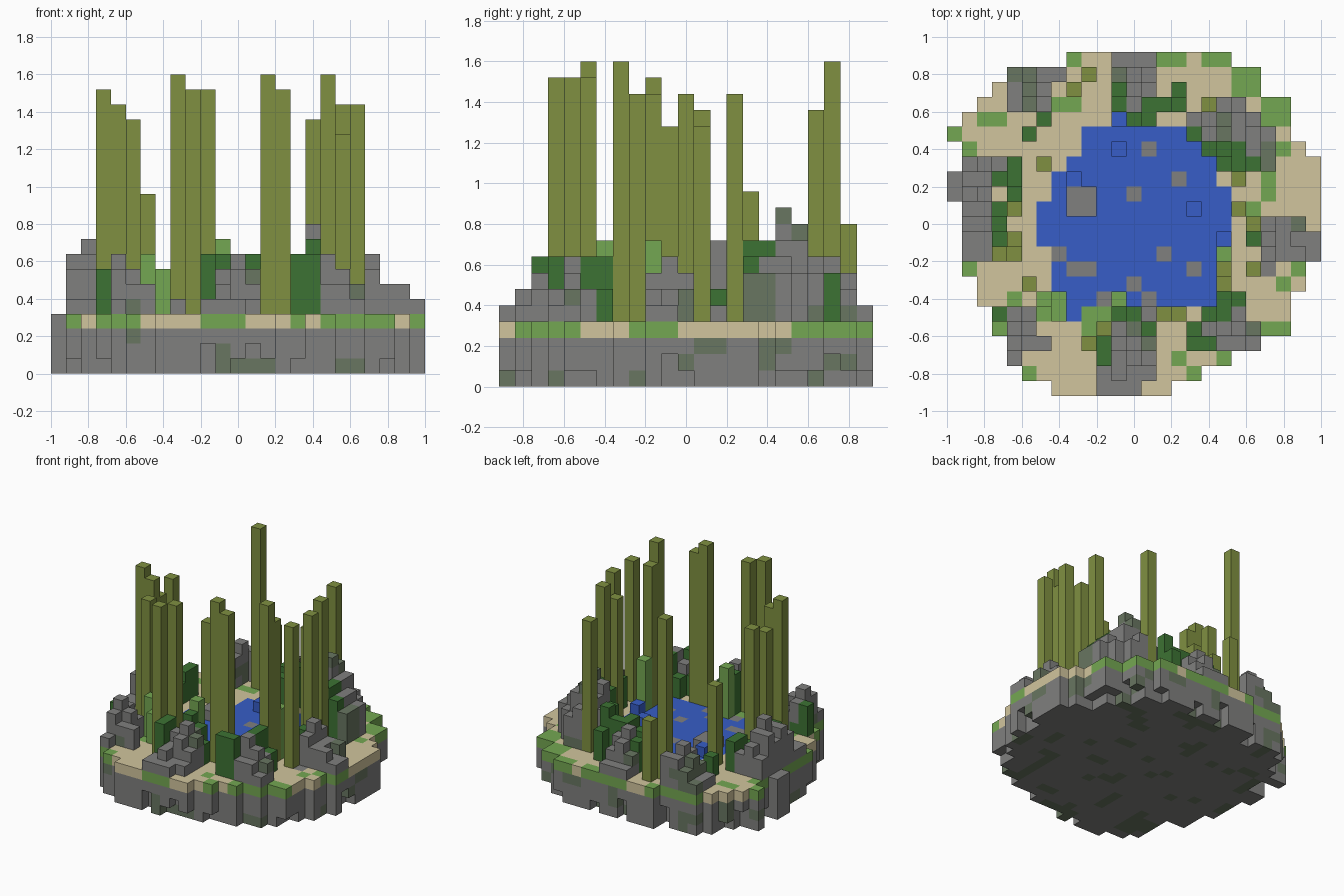
import bpy, bmesh, random
from mathutils import Vector, noise

random.seed(4)
cube = bpy.data.objects.get("Cube")
if cube:
    bpy.data.objects.remove(cube)

CELL = 0.08
COLS, ROWS, GROUND = 25, 23, 4

COLOURS = {
    "stone": (0.215, 0.215, 0.21),
    "mossy_stone": (0.14, 0.18, 0.12),
    "sand": (0.64, 0.56, 0.34),
    "grass": (0.175, 0.39, 0.085),
    "dark_leaf": (0.046, 0.17, 0.033),
    "stalk_olive": (0.215, 0.28, 0.053),
    "water_blue": (0.038, 0.11, 0.57),
}


def make_material(name, rgb):
    mat = bpy.data.materials.new(name)
    mat.use_nodes = True
    mat.diffuse_color = (*rgb, 1)
    mat.node_tree.nodes["Principled BSDF"].inputs["Base Color"].default_value = (*rgb, 1)
    return mat


MATERIALS = {name: make_material(name, rgb) for name, rgb in COLOURS.items()}
voxels = {}


def put(part, colour, i, r, low, high):
    for k in range(low, high):
        voxels[(i, r, k)] = (part, colour)


def stone(i, r, k):
    patch = noise.noise(Vector((i, r, k + 0.4)) * 0.45)
    return "mossy_stone" if patch > 0.27 else "stone"


def cells(rects):
    for i0, i1, r0, r1 in rects:
        for i in range(i0, i1 + 1):
            for r in range(r0, r1 + 1):
                yield i, r


# Island outline: first and last column of each row, back row first
OUTLINE = [(8, 18), (4, 20), (3, 20), (2, 22), (1, 22), (0, 22), (1, 23), (1, 24),
           (0, 24), (0, 24), (1, 24), (1, 24), (1, 24), (1, 24), (1, 23), (2, 23),
           (2, 22), (3, 22), (3, 22), (4, 20), (4, 18), (5, 16), (7, 14)]
island = {(i, r) for r, (a, b) in enumerate(OUTLINE) for i in range(a, b + 1)}

# Stone body with a chipped rim, covered in sand
for i, r in sorted(island):
    rim = not {(i + 1, r), (i - 1, r), (i, r + 1), (i, r - 1)} <= island
    start = random.choice((0, 0, 0, 1, 1, 2)) if rim else 0
    for k in range(start, GROUND - 1):
        put("island_base", stone(i, r, k), i, r, k, k + 1)
    put("ground", "sand", i, r, GROUND - 1, GROUND)

# Patches of grass
for i, r in cells([(8, 8, 0, 0), (14, 15, 0, 0), (17, 18, 0, 0), (9, 9, 1, 1), (19, 20, 1, 2),
                   (21, 22, 3, 4), (2, 3, 4, 4), (0, 0, 5, 5), (1, 1, 6, 6), (7, 8, 3, 3),
                   (22, 22, 6, 6), (21, 21, 8, 9), (20, 20, 10, 10), (1, 1, 14, 14),
                   (23, 23, 14, 14), (22, 22, 15, 15), (4, 4, 16, 16), (3, 3, 18, 18),
                   (21, 22, 18, 18), (18, 18, 20, 20), (16, 16, 21, 21), (5, 5, 21, 21),
                   (6, 6, 17, 17), (9, 10, 17, 18), (15, 15, 20, 20)]):
    put("ground", "grass", i, r, GROUND - 1, GROUND)

# Lake: first and last column of each row
LAKE = [(11, 11), (9, 15), (9, 16), (8, 17), (7, 17), (7, 18), (6, 18),
        (6, 18), (6, 18), (7, 18), (7, 18), (7, 17), (7, 17), (8, 8)]
for r, (a, b) in enumerate(LAKE, start=4):
    for i in range(a, b + 1):
        put("lake", "water_blue", i, r, GROUND - 1, GROUND)
for i, r in [(11, 4), (18, 12), (11, 6), (8, 8), (16, 10)]:
    put("lake", "water_blue", i, r, GROUND, GROUND + 1)

# Flush stones in the lake and at the rim, and one raised block
for i, r in [(13, 6), (15, 8), (12, 9), (7, 13), (14, 13), (8, 14), (9, 14),
             (12, 15), (10, 16), (13, 16), (16, 14), (21, 14), (0, 8), (0, 9)]:
    put("flush_stones", "stone", i, r, GROUND - 1, GROUND)
for i, r in cells([(8, 9, 9, 10)]):
    put("raised_stone", "stone", i, r, GROUND - 1, GROUND + 1)


def outcrop(peak, rocks, bushes, tallest):
    """Stepped rocks falling away from a peak, with dark bushes around them."""
    pi, pr, top = peak
    for i, r in cells(rocks):
        di, dr = abs(i - pi), abs(r - pr)
        drop = max(di, dr) * (1 + random.random() * 0.6) + 0.4 * min(di, dr)
        put("ground", "grass", i, r, GROUND - 1, GROUND)
        for k in range(GROUND, max(GROUND + 1, round(top - drop))):
            put("rocks", stone(i, r, k), i, r, k, k + 1)
    for i, r in cells(bushes):
        put("dark_bushes", "dark_leaf", i, r, GROUND, tallest - random.choice((0, 0, 1, 2)))


# Back left
outcrop((6, 2, 8), [(4, 7, 1, 1), (4, 6, 2, 2), (4, 6, 3, 3)],
        [(6, 6, 4, 4), (5, 5, 5, 5)], 7)
# Back centre
outcrop((12, 2, 8), [(11, 13, 0, 2), (12, 12, 3, 3)],
        [(11, 11, 2, 3), (13, 14, 3, 3), (12, 13, 4, 4)], 8)
# Back right
outcrop((18, 5, 11), [(18, 19, 3, 3), (16, 20, 4, 4), (17, 21, 5, 5), (20, 21, 6, 7)],
        [(15, 15, 2, 3), (16, 16, 5, 5), (17, 19, 6, 6), (18, 20, 7, 7)], 9)
# Left
outcrop((2, 9, 9), [(1, 3, 7, 7), (1, 2, 8, 9), (1, 2, 10, 13)],
        [(4, 4, 7, 9), (3, 3, 8, 8), (3, 3, 10, 12)], 7)
# Right
outcrop((21, 12, 8), [(21, 23, 11, 11), (21, 24, 12, 13)],
        [(20, 20, 12, 12)], 7)
# Front right
outcrop((18, 18, 8), [(17, 20, 18, 18), (18, 20, 19, 19), (19, 19, 17, 17)],
        [(18, 19, 16, 16), (17, 18, 17, 17), (16, 16, 18, 19), (17, 17, 19, 19)], 8)
# Front centre
outcrop((12, 19, 8), [(11, 13, 18, 20), (13, 13, 17, 17), (10, 13, 21, 21), (10, 12, 22, 22)],
        [(11, 12, 17, 17), (10, 10, 19, 20), (13, 13, 18, 18)], 8)
# Front left
outcrop((4, 18, 8), [(4, 5, 17, 18), (4, 6, 19, 19), (4, 4, 20, 20)],
        [(3, 4, 17, 17)], 7)

# Bright bushes: column, row, height
for i, r, top in [(6, 16, 8), (7, 17, 7), (7, 16, 7), (11, 16, 9), (18, 13, 9)]:
    put("bright_bushes", "grass", i, r, GROUND, top)

# Tall stalks: column, row, height
STALKS = [(3, 13, 19), (4, 13, 18), (4, 10, 17), (5, 15, 17), (4, 12, 16),
          (6, 7, 12), (8, 2, 20), (9, 1, 10), (9, 19, 19), (10, 18, 19),
          (14, 17, 20), (15, 17, 19), (18, 15, 20), (18, 14, 18),
          (20, 14, 18), (20, 11, 18), (19, 8, 18), (19, 10, 16), (17, 3, 17)]
for i, r, top in STALKS:
    put("stalks", "stalk_olive", i, r, GROUND, top)

# Outward directions of a cell's six sides
AXES = [Vector((1, 0, 0)), Vector((0, 1, 0)), Vector((0, 0, 1))]
SIDES = AXES + [-axis for axis in AXES]


def build_part(part):
    """Join the exposed cell sides of one part into a mesh object."""
    mine = {cell: colour for cell, (owner, colour) in voxels.items() if owner == part}
    slots = sorted(set(mine.values()))
    bm = bmesh.new()
    for (i, r, k), colour in mine.items():
        centre = Vector((i + 0.5 - COLS / 2, ROWS / 2 - r - 0.5, k + 0.5))
        for n in SIDES:
            if (i + int(n.x), r - int(n.y), k + int(n.z)) in voxels:
                continue
            u = n.yzx
            v = n.cross(u)
            corners = [centre + (n + a * u + b * v) / 2
                       for a, b in ((-1, -1), (1, -1), (1, 1), (-1, 1))]
            face = bm.faces.new([bm.verts.new(c * CELL) for c in corners])
            face.material_index = slots.index(colour)
    bmesh.ops.remove_doubles(bm, verts=bm.verts, dist=0.001)
    mesh = bpy.data.meshes.new(part)
    bm.to_mesh(mesh)
    bm.free()
    for name in slots:
        mesh.materials.append(MATERIALS[name])
    bpy.context.collection.objects.link(bpy.data.objects.new(part, mesh))


for part in sorted({owner for owner, colour in voxels.values()}):
    build_part(part)
